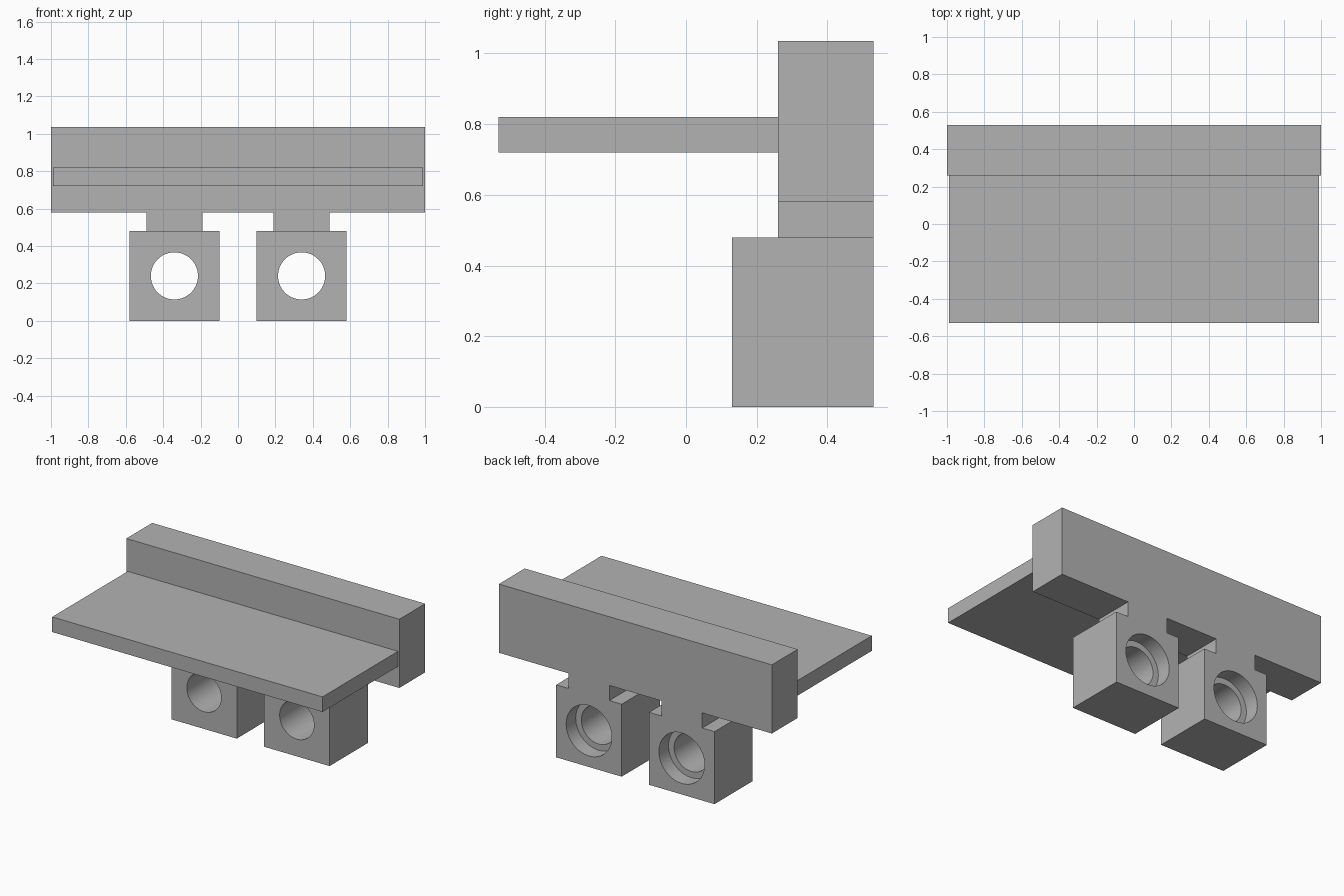
import bpy
import bmesh
import math
from mathutils import Matrix

cube = bpy.data.objects.get("Cube")
if cube:
    bpy.data.objects.remove(cube, do_unlink=True)

grey = bpy.data.materials.new("plain grey")
grey.use_nodes = True
colour = (0.45, 0.45, 0.45, 1)
grey.diffuse_color = colour
grey.node_tree.nodes["Principled BSDF"].inputs["Base Color"].default_value = colour


def add_object(name, bm):
    mesh = bpy.data.meshes.new(name)
    bm.to_mesh(mesh)
    bm.free()
    mesh.materials.append(grey)
    obj = bpy.data.objects.new(name, mesh)
    bpy.context.collection.objects.link(obj)
    return obj


def box(name, xs, ys, zs):
    bm = bmesh.new()
    bmesh.ops.create_cube(bm, size=1)
    for v in bm.verts:
        v.co = [(a + b) / 2 + c * (b - a) for c, (a, b) in zip(v.co, (xs, ys, zs))]
    return add_object(name, bm)


def bore(obj, x, z, radius, y0, y1):
    """Cut a round hole along y through an object."""
    bm = bmesh.new()
    bmesh.ops.create_cone(
        bm, cap_ends=True, segments=64, radius1=radius, radius2=radius, depth=y1 - y0,
        matrix=Matrix.Translation((x, (y0 + y1) / 2, z)) @ Matrix.Rotation(math.pi / 2, 4, "X"))
    cutter = add_object("hole_cutter", bm)
    cutter.hide_render = True
    mod = obj.modifiers.new("hole", "BOOLEAN")
    mod.operation = "DIFFERENCE"
    mod.solver = "EXACT"
    mod.object = cutter
    bpy.context.view_layer.objects.active = obj
    bpy.ops.object.modifier_apply(modifier=mod.name)
    bpy.data.objects.remove(cutter, do_unlink=True)


BACK, FACE = 0.53, 0.26

# Upright back bar and the shelf in front of it
box("back_bar", (-1, 1), (FACE, BACK), (0.58, 1.035))
box("shelf", (-0.99, 0.99), (-BACK, FACE), (0.72, 0.82))

# Two hanging mounts, each a neck and a block with a counterbored hole
for side, x in (("left", 0.34), ("right", -0.34)):
    box(side + "_neck", (x - 0.15, x + 0.15), (FACE, BACK), (0.48, 0.58))
    block = box(side + "_block", (x - 0.24, x + 0.24), (0.13, BACK), (0, 0.48))
    bore(block, x, 0.24, 0.126, 0, 0.7)
    bore(block, x, 0.24, 0.167, 0.43, 0.7)
    bpy.ops.object.select_all(action="DESELECT")
    block.select_set(True)
    bpy.context.view_layer.objects.active = block
    bpy.ops.object.shade_smooth_by_angle(angle=math.radians(30))
